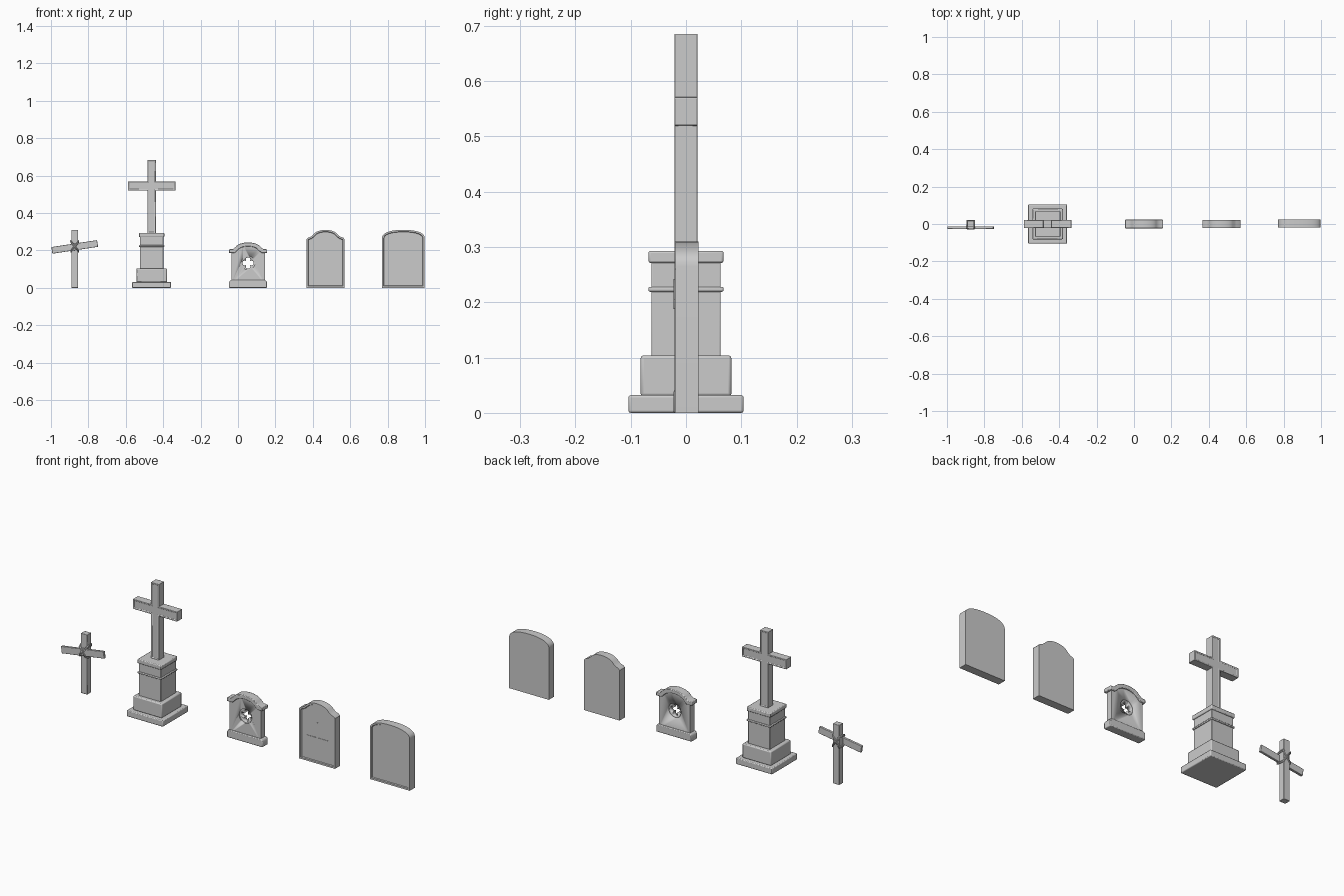
import bpy, bmesh, math
from mathutils import Vector

if "Cube" in bpy.data.objects:
    bpy.data.objects.remove(bpy.data.objects["Cube"])


def bevel(ob, width, segments=2):
    m = ob.modifiers.new("soft_edges", "BEVEL")
    m.width, m.segments = width, segments
    m.limit_method, m.angle_limit = "ANGLE", math.radians(40)


def make(name, bm, loc):
    bmesh.ops.recalc_face_normals(bm, faces=bm.faces)
    me = bpy.data.meshes.new(name)
    bm.to_mesh(me)
    bm.free()
    ob = bpy.data.objects.new(name, me)
    ob.location = loc
    bpy.context.collection.objects.link(ob)
    return ob


def box(name, loc, size, soft=0.003):
    bm = bmesh.new()
    bmesh.ops.create_cube(bm, size=1)
    bmesh.ops.scale(bm, vec=size, verts=bm.verts)
    ob = make(name, bm, loc)
    if soft:
        bevel(ob, soft)
    return ob


def prism(name, pts, loc, depth, soft=0, inset=0, sink=0, both=False):
    """Extrude an x/z outline along y, optionally sinking a front (and back) panel."""
    bm = bmesh.new()
    front = bm.faces.new([bm.verts.new((x, -depth / 2, z)) for x, z in pts])
    ext = bmesh.ops.extrude_face_region(bm, geom=[front], use_keep_orig=True)
    bmesh.ops.translate(bm, vec=(0, depth, 0),
                        verts=[g for g in ext["geom"] if isinstance(g, bmesh.types.BMVert)])
    bmesh.ops.recalc_face_normals(bm, faces=bm.faces)
    bm.normal_update()
    if inset:
        panels = [f for f in bm.faces if f.normal.y < -0.9 or (both and f.normal.y > 0.9)]
        for f in panels:
            bmesh.ops.inset_region(bm, faces=[f], thickness=inset, use_even_offset=True)
            bmesh.ops.inset_region(bm, faces=[f], thickness=sink * 0.5, depth=-sink,
                                   use_even_offset=True)
    ob = make(name, bm, loc)
    if soft:
        bevel(ob, soft)
    return ob


def mirrored(half):
    """Half outline from right foot to the top; the top point may lie on x = 0."""
    return half + [(-x, z) for x, z in reversed(half) if x > 1e-6]


def arc(rx, rz, z0, a0, a1, n):
    return [(rx * math.cos(math.radians(a0 + (a1 - a0) * i / n)),
             z0 + rz * math.sin(math.radians(a0 + (a1 - a0) * i / n))) for i in range(n + 1)]


def top_fix(pts):
    return [(0.0 if abs(x) < 1e-6 else x, z) for x, z in pts]


# Wooden cross: post, tilted board, rope lashing
WX = -0.873
box("wooden_post", (WX, 0.002, 0.155), (0.036, 0.032, 0.31), 0.002)
board = box("wooden_crossboard", (WX, -0.02, 0.219), (0.247, 0.013, 0.036), 0.002)
board.rotation_euler.y = -math.radians(8.6)


def rope(name, pts):
    cu = bpy.data.curves.new(name, "CURVE")
    cu.dimensions, cu.bevel_depth, cu.bevel_resolution = "3D", 0.0032, 2
    sp = cu.splines.new("POLY")
    sp.points.add(len(pts) - 1)
    for p, co in zip(sp.points, pts):
        p.co = (*co, 1)
    sp.use_cyclic_u = True
    ob = bpy.data.objects.new(name, cu)
    ob.location = (WX, 0, 0.219)
    bpy.context.collection.objects.link(ob)


for i, s in enumerate((1, -1)):
    for k in (0, 0.006):
        rope(f"rope_lashing_{i}_{'b' if k else 'a'}",
             [(-0.021, -0.012, -s * 0.027 + k), (-0.017, -0.028, -s * 0.02 + k),
              (0.017, -0.028, s * 0.02 + k), (0.021, -0.012, s * 0.027 + k),
              (0.02, 0.019, s * 0.027 + k), (-0.02, 0.019, -s * 0.027 + k)])

# Monument: stacked pedestal tiers and a tall stone cross
MX = -0.462
for name, w, z0, z1, soft in (("pedestal_base", 0.208, 0, 0.032, 0.004),
                              ("pedestal_step", 0.164, 0.03, 0.104, 0.005),
                              ("pedestal_shaft", 0.125, 0.10, 0.275, 0.002),
                              ("pedestal_ring", 0.136, 0.219, 0.228, 0.003),
                              ("pedestal_cap", 0.136, 0.271, 0.293, 0.004)):
    box(name, (MX, 0, (z0 + z1) / 2), (w, w, z1 - z0), soft)
cross = mirrored([(0.023, 0.29), (0.023, 0.52), (0.127, 0.52), (0.127, 0.57),
                  (0.023, 0.57), (0.023, 0.685)])
prism("monument_cross", cross, (MX, 0, 0), 0.042, 0.0015, 0.006, 0.003, True)

# Small pierced headstone
SX = 0.054
body = prism("pierced_stone_body",
             mirrored([(0.09, 0.02), (0.09, 0.2)] + top_fix(arc(0.072, 0.035, 0.2, 0, 90, 8))),
             (SX, 0, 0), 0.034)
prism("pierced_stone_foot",
      mirrored([(0.102, 0), (0.102, 0.03), (0.098, 0.037), (0.09, 0.041)]),
      (SX, 0, 0), 0.046, 0.004)
upper = [(0.102, 0.187), (0.102, 0.206), (0.08, 0.208)] + \
    top_fix(arc(0.07, 0.035, 0.208, 20, 90, 8))
lower = [(0.072, 0.187)] + top_fix(arc(0.062, 0.035, 0.187, 20, 90, 8))
band = upper + [(-x, z) for x, z in reversed(upper) if x > 0]
under = lower + [(-x, z) for x, z in reversed(lower) if x > 0]
prism("pierced_stone_cap", band + under[::-1], (SX, 0, 0), 0.046, 0.003)


def cut(name, pts, y, depth):
    c = prism(name, pts, (SX, y, 0.133), depth)
    c.hide_render = True
    c.display_type = "WIRE"
    m = body.modifiers.new(name, "BOOLEAN")
    m.object, m.operation, m.solver = c, "DIFFERENCE", "EXACT"


disc = arc(0.037, 0.037, 0, 0, 360, 32)[:-1]
cut("recess_cutter_front", disc, -0.022, 0.022)
cut("recess_cutter_back", disc, 0.022, 0.022)
foil = []
for q in range(4):
    a = q * math.pi / 2
    for i in range(11):
        t = a + math.radians(-125 + 25 * i)
        foil.append((0.018 * math.cos(a) + 0.0125 * math.cos(t),
                     0.018 * math.sin(a) + 0.0125 * math.sin(t)))
cut("quatrefoil_cutter", foil, 0, 0.1)

# Shouldered headstone with a sunken panel and a slim cross
HX = 0.468
shoulder = [(0.1025, 0), (0.1025, 0.26), (0.095, 0.268), (0.08, 0.273), (0.07, 0.281)] + \
    top_fix(arc(0.066, 0.033, 0.277, 25, 90, 9))
prism("shouldered_headstone", mirrored(shoulder), (HX, 0, 0), 0.042, 0, 0.009, 0.005)
slim = mirrored([(0.002, 0.02), (0.002, 0.128), (0.06, 0.128), (0.06, 0.132),
                 (0.002, 0.132), (0.002, 0.21)])
prism("shouldered_panel_cross", slim, (HX, -0.0165, 0), 0.003)

# Round-topped headstone with a sunken panel
RX = 0.884
arched = [(0.114, 0)] + [(0.114 * max(math.cos(t), 0) ** 0.85, 0.265 + 0.045 * math.sin(t) ** 0.85)
                         for t in (math.pi / 2 * i / 12 for i in range(12))] + [(0.0, 0.31)]
prism("round_headstone", mirrored(arched), (RX, 0.002, 0), 0.042, 0, 0.009, 0.005)

# Smooth shading with crisp edges
bpy.ops.object.select_all(action="DESELECT")
for ob in bpy.context.scene.objects:
    if ob.type == "MESH":
        ob.select_set(True)
        bpy.context.view_layer.objects.active = ob
bpy.ops.object.shade_smooth_by_angle(angle=math.radians(35))
